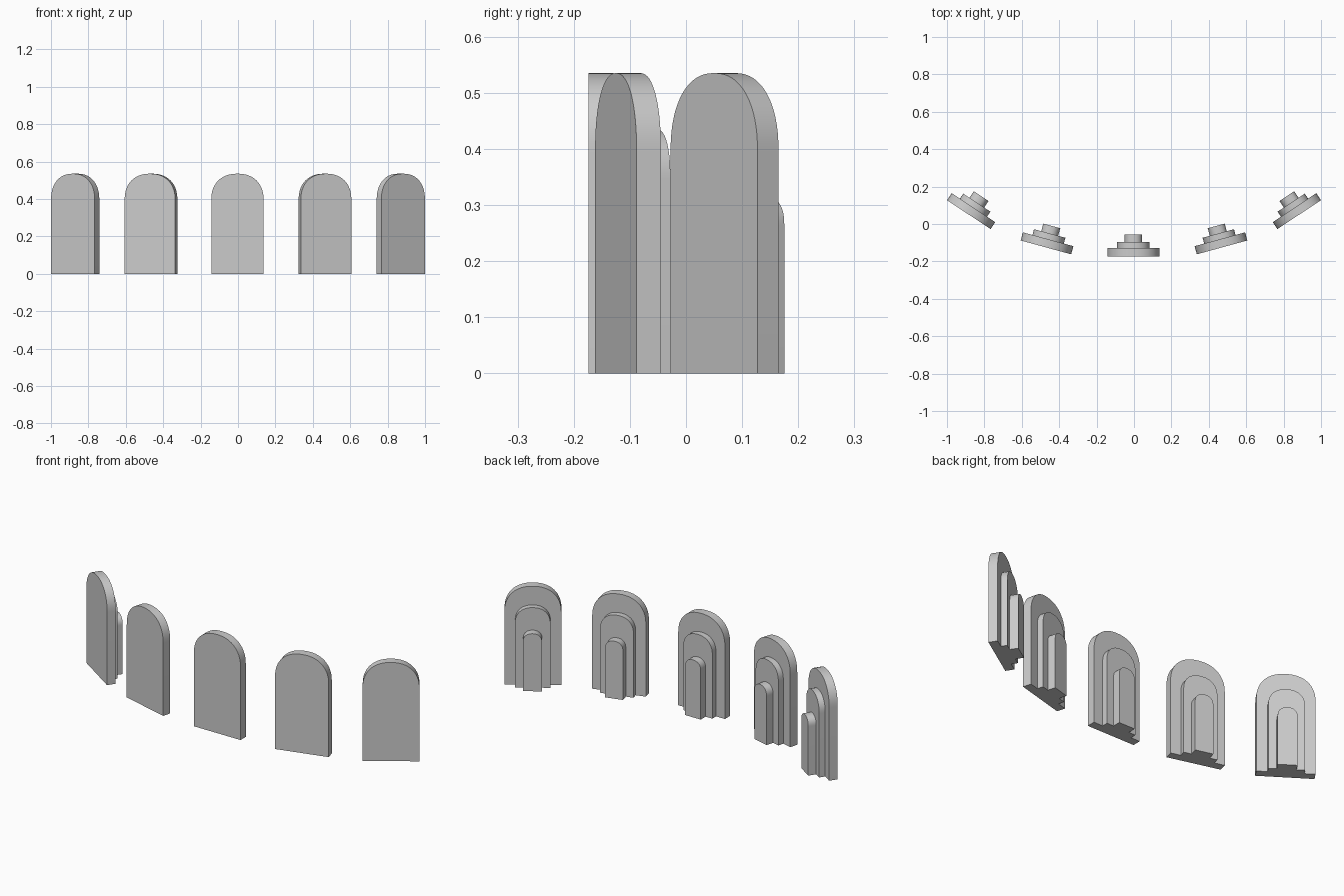
import bpy, bmesh, math
from mathutils import Matrix

if "Cube" in bpy.data.objects:
    bpy.data.objects.remove(bpy.data.objects["Cube"])

# width, height, front depth, back depth of each stepped arch layer
LAYERS = [("front_slab", 0.280, 0.535, 0.000, 0.045),
          ("middle_slab", 0.174, 0.434, 0.045, 0.077),
          ("back_slab", 0.094, 0.312, 0.077, 0.119)]

# front-face centre x, y and turn angle of each panel along the arc
PANELS = [("far_left", -0.883, 0.050, -33.6),
          ("left", -0.471, -0.125, -15.3),
          ("centre", -0.003, -0.174, 0),
          ("right", 0.471, -0.125, 15.3),
          ("far_right", 0.883, 0.050, 33.6)]


def arch_profile(width, height, steps=32, power=2.25):
    """Flat-bottomed outline with a soft, slightly squared arch on top."""
    r = width / 2
    pts = [(-r, 0), (r, 0)]
    for i in range(steps + 1):
        a = math.pi * i / steps
        c, s = math.cos(a), max(math.sin(a), 0)
        x = math.copysign(abs(c) ** (2 / power), c) * r
        pts.append((x, height - r + s ** (2 / power) * r))
    return pts


def arch_slab(name, width, height, y0, y1, matrix):
    bm = bmesh.new()
    verts = [bm.verts.new((x, y0, z)) for x, z in arch_profile(width, height)]
    face = bm.faces.new(verts)
    ext = bmesh.ops.extrude_face_region(bm, geom=[face], use_keep_orig=True)
    moved = [g for g in ext["geom"] if isinstance(g, bmesh.types.BMVert)]
    bmesh.ops.translate(bm, vec=(0, y1 - y0, 0), verts=moved)
    bmesh.ops.recalc_face_normals(bm, faces=bm.faces)
    mesh = bpy.data.meshes.new(name)
    bm.to_mesh(mesh)
    bm.free()
    obj = bpy.data.objects.new(name, mesh)
    obj.matrix_world = matrix
    bpy.context.collection.objects.link(obj)
    return obj


# five stepped panels fanned along a shallow arc
slabs = []
for side, x, y, angle in PANELS:
    place = Matrix.Translation((x, y, 0)) @ Matrix.Rotation(math.radians(angle), 4, 'Z')
    for part, w, h, y0, y1 in LAYERS:
        slabs.append(arch_slab(f"{side}_{part}", w, h, y0, y1, place))

# smooth arch edges, crisp slab borders
for obj in slabs:
    obj.select_set(True)
bpy.context.view_layer.objects.active = slabs[0]
bpy.ops.object.shade_smooth_by_angle(angle=math.radians(35))
